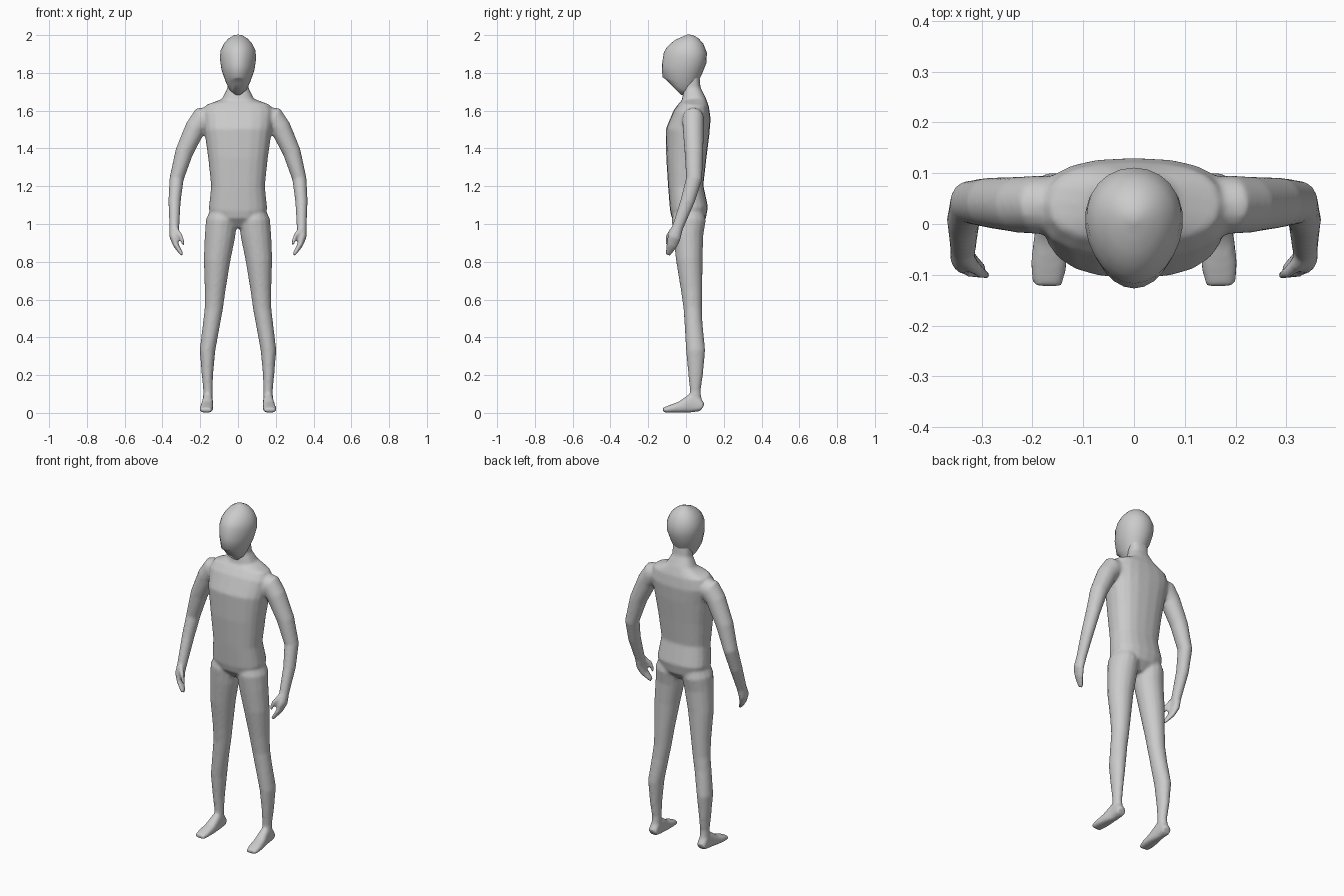
import bpy, bmesh, math
from mathutils import Vector

skin = bpy.data.materials.new("grey skin")
skin.diffuse_color = (0.6, 0.6, 0.6, 1)


def loft(bm, rings, ref, sides=16, power=1.0, taper=0.0):
    """Skin rings (x, y, z, half width, half depth) along a path; depth follows ref."""
    pts = [Vector(r[:3]) for r in rings]
    loops = []
    for i, r in enumerate(rings):
        t = (pts[min(i + 1, len(pts) - 1)] - pts[max(i - 1, 0)]).normalized()
        v = (ref - t * ref.dot(t)).normalized()
        u = v.cross(t)
        loop = []
        for k in range(sides):
            a = 2 * math.pi * k / sides
            c, s = math.cos(a), math.sin(a)
            c = math.copysign(abs(c) ** power, c) * (1 + taper * s)
            s = math.copysign(abs(s) ** power, s)
            loop.append(bm.verts.new(pts[i] + u * c * r[3] + v * s * r[4]))
        loops.append(loop)
    for a, b in zip(loops, loops[1:]):
        for k in range(sides):
            j = (k + 1) % sides
            bm.faces.new((a[k], a[j], b[j], b[k]))
    bm.faces.new(loops[0][::-1])
    bm.faces.new(loops[-1])


def finish(bm, name):
    bmesh.ops.recalc_face_normals(bm, faces=bm.faces)
    me = bpy.data.meshes.new(name)
    bm.to_mesh(me)
    bm.free()
    me.materials.append(skin)
    me.shade_smooth()
    ob = bpy.data.objects.new(name, me)
    bpy.context.collection.objects.link(ob)
    return ob


def spans(rows):
    """Rows (z, x min, x max, y min, y max) become level rings."""
    return [((a + b) / 2, (c + d) / 2, z, (b - a) / 2, (d - c) / 2)
            for z, a, b, c, d in rows]


X, Y = Vector((1, 0, 0)), Vector((0, 1, 0))
body = bmesh.new()

# torso and neck
loft(body, spans([
    (0.98, -.05, .05, -.03, .06), (1.03, -.13, .13, -.075, .105),
    (1.08, -.155, .155, -.085, .117), (1.20, -.142, .142, -.095, .092),
    (1.35, -.158, .158, -.105, .108), (1.49, -.178, .178, -.107, .125),
    (1.58, -.19, .19, -.068, .133), (1.63, -.17, .17, -.038, .122),
    (1.662, -.085, .085, -.022, .105), (1.72, -.056, .056, -.012, .077),
    (1.80, -.055, .055, -.012, .07)]), Y, 20, 0.8)

leg = spans([
    (1.08, .03, .145, -.06, .09), (1.02, .004, .17, -.076, .105),
    (0.94, .014, .176, -.068, .092), (0.81, .04, .182, -.053, .088),
    (0.65, .066, .176, -.027, .087), (0.55, .08, .177, -.013, .085),
    (0.47, .095, .186, -.008, .088), (0.33, .12, .203, 0, .102),
    (0.20, .132, .192, .012, .09), (0.12, .134, .184, .02, .078),
    (0.04, .134, .186, .02, .084)])
foot = [(.16, .088, .028, .026, .022), (.16, .06, .045, .028, .043),
        (.16, .025, .051, .028, .05), (.164, -.03, .031, .034, .03),
        (.168, -.08, .022, .036, .021), (.17, -.122, .014, .03, .013)]
arm = [(.11, .04, 1.575, .05, .05), (.19, .038, 1.555, .066, .058),
       (.225, .038, 1.51, .055, .056), (.285, .042, 1.38, .048, .05),
       (.325, .043, 1.24, .038, .043), (.336, .008, 1.12, .033, .038),
       (.337, -.045, .98, .026, .03), (.34, -.062, .93, .023, .036),
       (.327, -.075, .885, .015, .03), (.295, -.097, .836, .009, .016)]
thumb = [(.33, -.07, .97, .016, .016), (.303, -.095, .935, .012, .013),
         (.288, -.103, .888, .009, .009)]

# mirrored limbs
for side in (1, -1):
    def flip(rings):
        return [(side * r[0], *r[1:]) for r in rings]
    loft(body, flip(leg), Y)
    loft(body, flip(foot), Vector((0, 0, 1)), power=0.75)
    loft(body, flip(arm), Y)
    loft(body, flip(thumb), Y, 10)

# fuse the limbs into one soft skin
ob = finish(body, "body")
rm = ob.modifiers.new("fuse", 'REMESH')
rm.mode = 'VOXEL'
rm.voxel_size = 0.008
rm.use_smooth_shade = True
sm = ob.modifiers.new("soften", 'SMOOTH')
sm.factor = 0.5
sm.iterations = 6

# egg-shaped head with a narrow face
head = bmesh.new()
loft(head, spans([
    (1.716, -.03, .03, -.105, -.01), (1.73, -.048, .048, -.122, .035),
    (1.755, -.064, .064, -.128, .058), (1.82, -.087, .087, -.13, .088),
    (1.88, -.096, .096, -.121, .111), (1.92, -.092, .092, -.103, .112),
    (1.955, -.075, .075, -.081, .092), (1.98, -.052, .052, -.055, .066),
    (1.995, -.026, .026, -.027, .033), (2.0, -.006, .006, -.006, .008)]),
    Y, 24, taper=0.12)
finish(head, "head")
